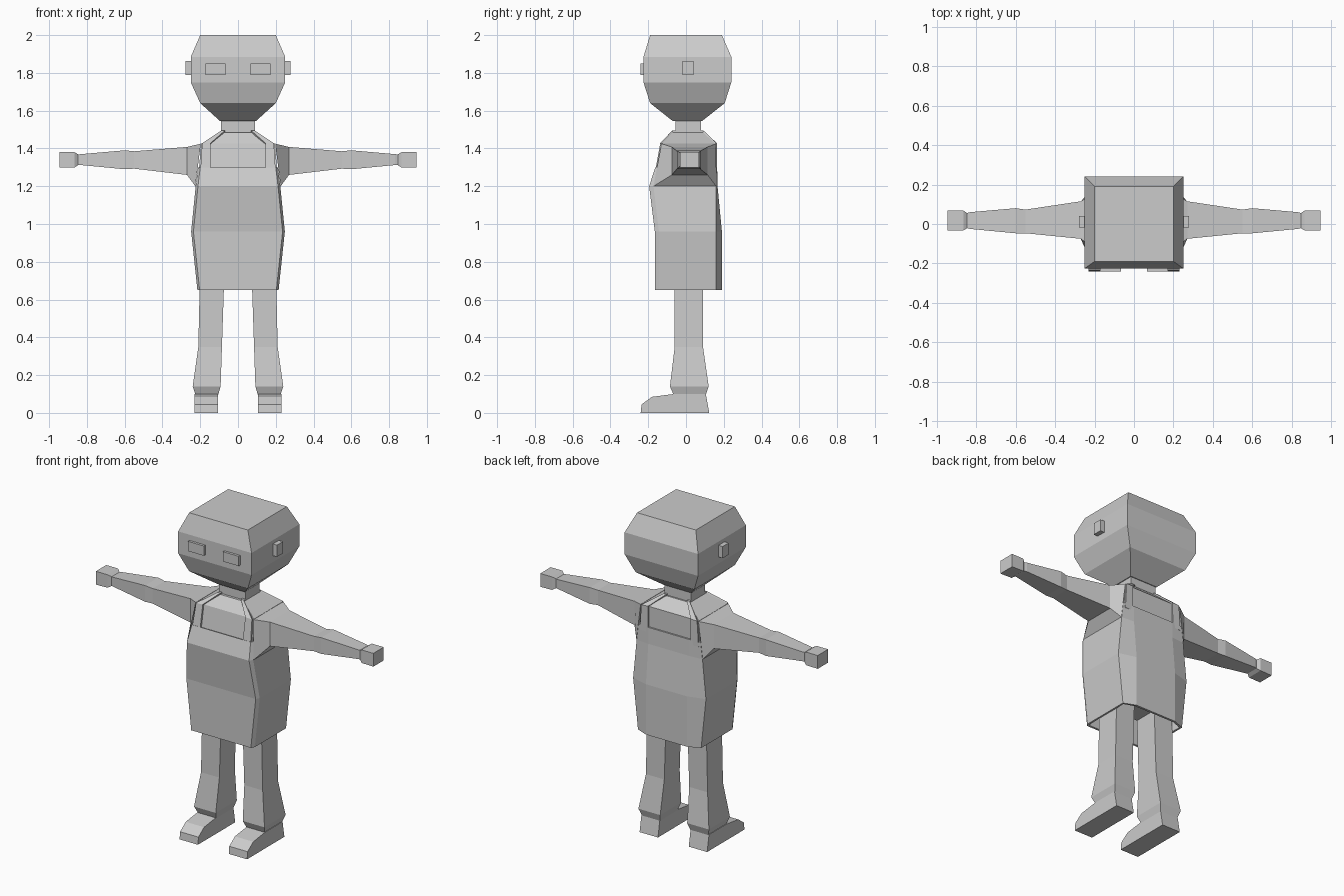
import bpy
import bmesh

if "Cube" in bpy.data.objects:
    bpy.data.objects.remove(bpy.data.objects["Cube"])

COLOUR = (0.6, 0.6, 0.6, 1)
grey = bpy.data.materials.new("plain_grey")
grey.use_nodes = True
grey.diffuse_color = COLOUR
grey.node_tree.nodes["Principled BSDF"].inputs["Base Color"].default_value = COLOUR


def loft(name, rings, caps=True, closed=True, thick=0, offset=-1):
    """Skin a list of matching cross-sections."""
    bm = bmesh.new()
    loops = [[bm.verts.new(p) for p in ring] for ring in rings]
    n = len(loops[0])
    for a, b in zip(loops, loops[1:]):
        for i in range(n if closed else n - 1):
            j = (i + 1) % n
            bm.faces.new((a[i], a[j], b[j], b[i]))
    if caps:
        bm.faces.new(loops[0])
        bm.faces.new(loops[-1])
    bmesh.ops.recalc_face_normals(bm, faces=bm.faces)
    mesh = bpy.data.meshes.new(name)
    bm.to_mesh(mesh)
    bm.free()
    mesh.materials.append(grey)
    obj = bpy.data.objects.new(name, mesh)
    bpy.context.collection.objects.link(obj)
    if thick:
        mod = obj.modifiers.new("thickness", "SOLIDIFY")
        mod.thickness = thick
        mod.offset = offset
    return obj


def flat(z, x0, x1, y0, y1):
    """Horizontal rectangle."""
    return [(x0, y0, z), (x1, y0, z), (x1, y1, z), (x0, y1, z)]


def upright(x, y0, y1, z0, z1):
    """Rectangle across an arm."""
    return [(x, y0, z0), (x, y1, z0), (x, y1, z1), (x, y0, z1)]


def box(name, x0, x1, y0, y1, z0, z1):
    return loft(name, [flat(z, x0, x1, y0, y1) for z in (z0, z1)])


# Head and neck
loft("head", [flat(z, -x, x, y0, y1) for z, x, y0, y1 in (
    (1.545, 0.095, -0.07, 0.085), (1.64, 0.2, -0.19, 0.205),
    (1.75, 0.25, -0.225, 0.24), (1.885, 0.25, -0.225, 0.24),
    (2.0, 0.2, -0.19, 0.19))])
box("neck", -0.09, 0.09, -0.055, 0.08, 1.45, 1.56)

# Shirt with sloping shoulders
loft("shirt", [flat(z, -x, x, y0, y1) for z, x, y0, y1 in (
    (1.1, 0.21, -0.15, 0.15), (1.2, 0.215, -0.165, 0.155),
    (1.425, 0.195, -0.125, 0.155), (1.485, 0.09, -0.07, 0.09))])


# Apron dress, open below, with softened front and back corners
def dress_ring(z, x, front, side_front, side_back, back):
    right_half = [(x - 0.012, front, z), (x, side_front, z),
                  (x, side_back, z), (0.14, back, z)]
    return right_half + [(-px, py, pz) for px, py, pz in reversed(right_half)]


loft("apron_dress", [dress_ring(*r) for r in (
    (0.65, 0.215, -0.165, -0.143, 0.16, 0.19),
    (0.96, 0.248, -0.165, -0.143, 0.16, 0.19),
    (1.2, 0.224, -0.195, -0.172, 0.16, 0.167),
    (1.3, 0.212, -0.163, -0.145, 0.16, 0.165))], caps=False, thick=0.014)

# Pelvis hidden in the dress
box("pelvis", -0.2, 0.2, -0.06, 0.09, 0.74, 0.95)

STRAP = ((0.145, 0.2, -0.158, 1.27), (0.145, 0.19, -0.13, 1.425),
         (0.07, 0.09, -0.07, 1.488), (0.07, 0.09, 0.09, 1.488),
         (0.145, 0.19, 0.157, 1.425), (0.145, 0.2, 0.157, 1.27))
ARM = ((0.27, -0.075, 0.115, 1.26, 1.408), (0.55, -0.047, 0.073, 1.293, 1.385),
       (0.6, -0.047, 0.08, 1.29, 1.39), (0.83, -0.025, 0.06, 1.312, 1.37),
       (0.85, -0.02, 0.055, 1.312, 1.368))
LEG = ((0.8, 0.07, 0.2, -0.06, 0.09), (0.35, 0.085, 0.21, -0.06, 0.09),
       (0.14, 0.092, 0.24, -0.085, 0.12), (0.095, 0.105, 0.225, -0.065, 0.105))
FOOT = ((-0.24, 0), (0.123, 0), (0.105, 0.1), (-0.065, 0.1),
        (-0.18, 0.085), (-0.235, 0.045))

for side, s in (("left", 1), ("right", -1)):
    # Straps over the shoulders
    loft(side + "_strap", [[(s * a, y, z), (s * b, y, z)] for a, b, y, z in STRAP],
         caps=False, closed=False, thick=0.014, offset=0)

    # Sleeve, flaring out to meet the whole side of the chest
    root = [(s * 0.226, -0.172, 1.2), (s * 0.226, 0.16, 1.2),
            (s * 0.197, 0.16, 1.425), (s * 0.197, -0.13, 1.425)]
    loft(side + "_arm", [root] + [upright(s * x, *r) for x, *r in ARM])
    loft(side + "_hand", [upright(s * x, *r) for x, *r in (
        (0.845, -0.02, 0.055, 1.312, 1.368), (0.865, -0.033, 0.068, 1.3, 1.38),
        (0.945, -0.033, 0.068, 1.298, 1.38))])

    # Trouser leg and shoe
    loft(side + "_leg", [flat(z, s * a, s * b, c, d) for z, a, b, c, d in LEG])
    loft(side + "_shoe", [[(s * x, y, z) for y, z in FOOT] for x in (0.105, 0.23)])

    # Eye and ear blocks
    box(side + "_eye", s * 0.065, s * 0.173, -0.24, -0.21, 1.79, 1.85)
    box(side + "_ear", s * 0.24, s * 0.278, -0.018, 0.04, 1.79, 1.862)
